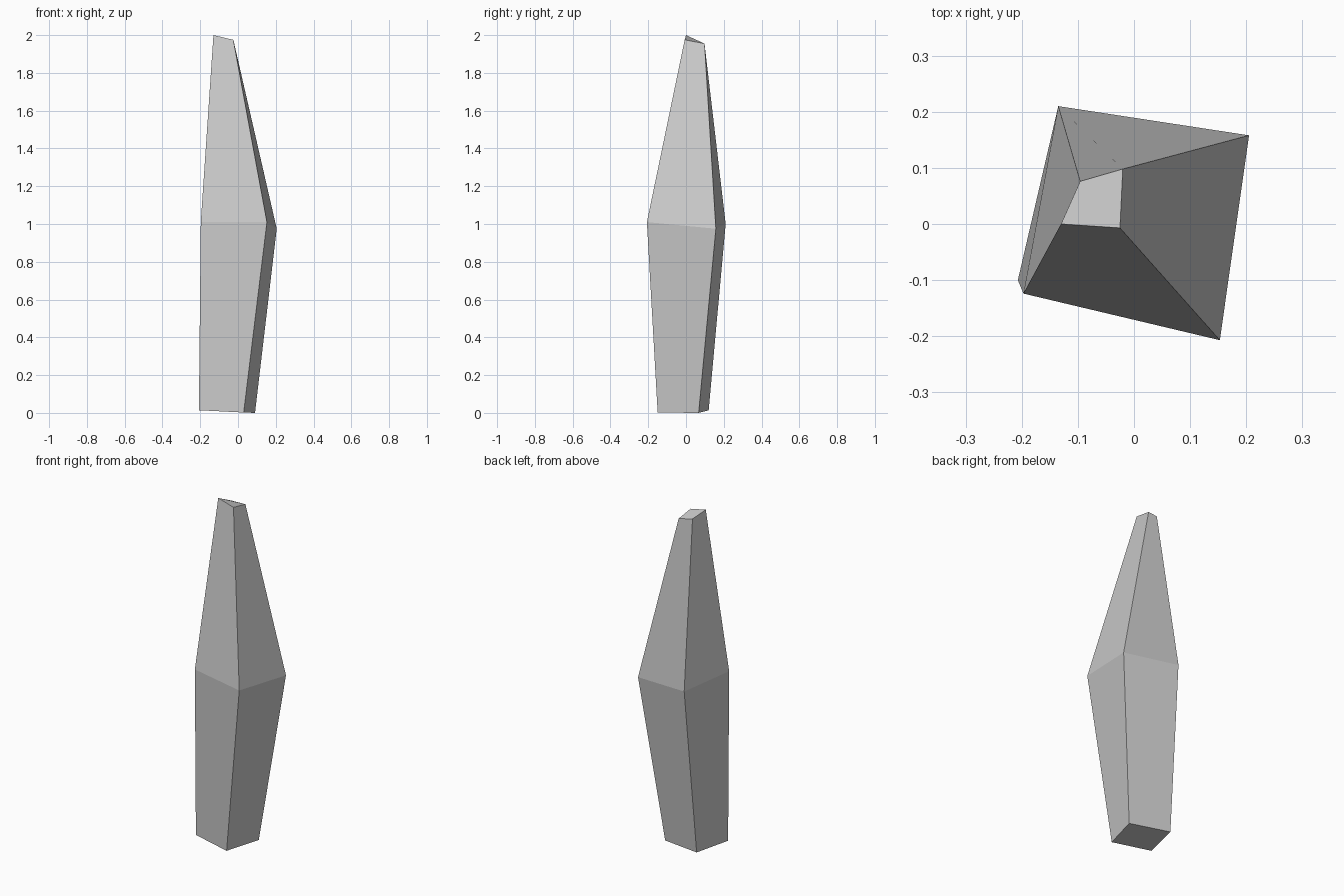
import bpy, bmesh

if "Cube" in bpy.data.objects:
    bpy.data.objects.remove(bpy.data.objects["Cube"])

# Irregular four-sided cross-sections of the shard, bottom to top
rings = [
    [(-0.207, -0.10, 0.014), (0.03, -0.15, 0.002), (0.09, 0.067, 0.0), (-0.154, 0.12, 0.014)],
    [(-0.197, -0.124, 1.01), (0.153, -0.207, 1.01), (0.205, 0.158, 0.975), (-0.135, 0.21, 1.0)],
    [(-0.13, 0.0, 2.0), (-0.025, -0.007, 1.975), (-0.02, 0.098, 1.955), (-0.096, 0.076, 1.965)],
]

bm = bmesh.new()
loops = [[bm.verts.new(p) for p in ring] for ring in rings]

# Side facets bridging neighbouring sections
for low, up in zip(loops, loops[1:]):
    for i in range(4):
        j = (i + 1) % 4
        bm.faces.new((low[j], up[j], up[i], low[i]))

# End caps
bm.faces.new(loops[0][::-1])
bm.faces.new(loops[-1])
bmesh.ops.recalc_face_normals(bm, faces=bm.faces)

mesh = bpy.data.meshes.new("stone_shard")
bm.to_mesh(mesh)
bm.free()
bpy.context.collection.objects.link(bpy.data.objects.new("stone_shard", mesh))
